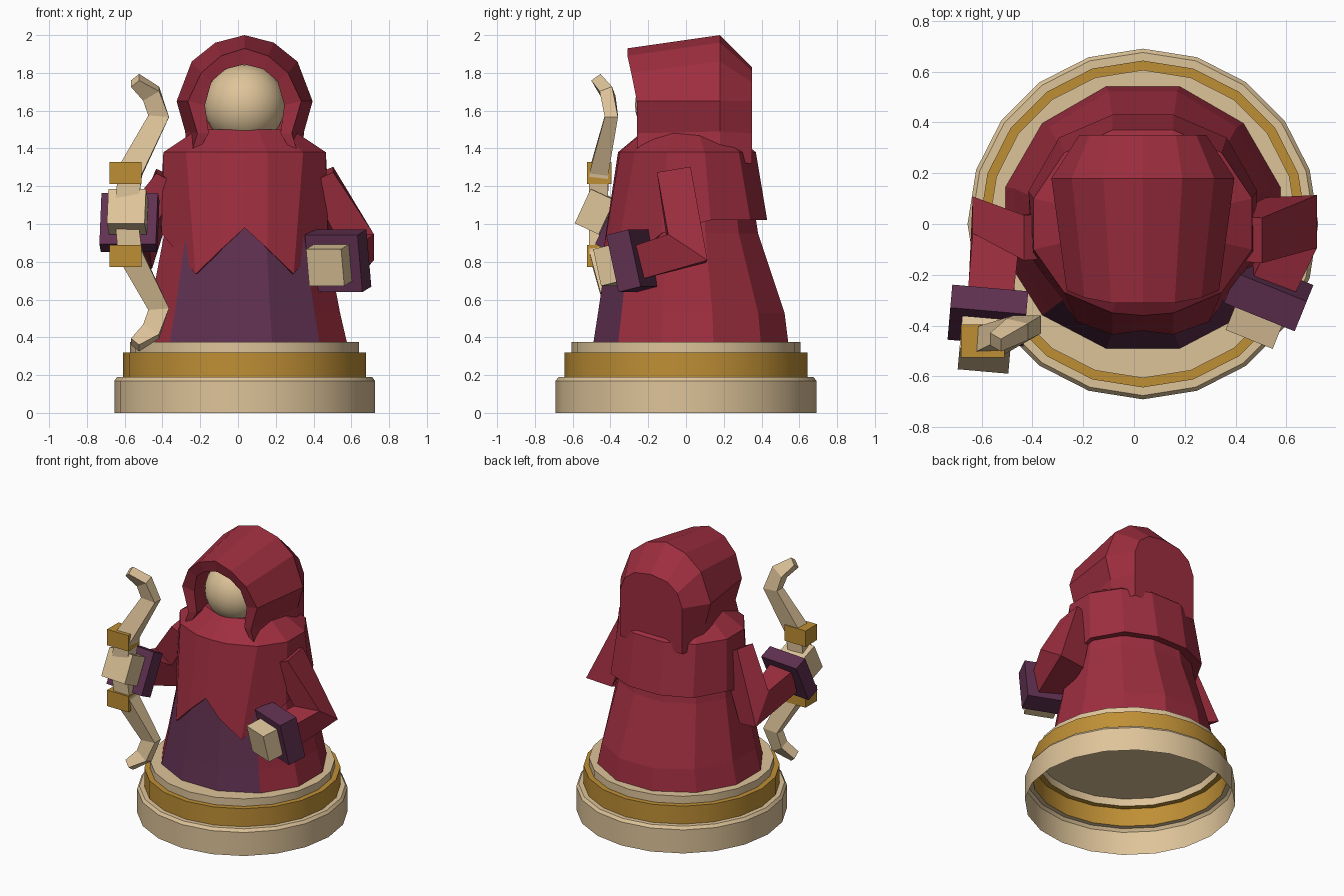
import bpy, bmesh, math
from mathutils import Vector, Euler

cube = bpy.data.objects.get("Cube")
if cube:
    bpy.data.objects.remove(cube, do_unlink=True)

CX = 0.035  # axis of the body and base


def material(name, rgb):
    m = bpy.data.materials.new(name)
    m.use_nodes = True
    m.diffuse_color = (*rgb, 1)
    m.node_tree.nodes["Principled BSDF"].inputs["Base Color"].default_value = (*rgb, 1)
    return m


RED = material("crimson cloth", (0.34, 0.027, 0.05))
PURPLE = material("dark purple", (0.115, 0.03, 0.08))
TAN = material("pale tan", (0.73, 0.55, 0.32))
GOLD = material("old gold", (0.52, 0.275, 0.036))


def finish(name, bm, mats, smooth=False):
    bmesh.ops.recalc_face_normals(bm, faces=bm.faces)
    me = bpy.data.meshes.new(name)
    bm.to_mesh(me)
    bm.free()
    for m in mats:
        me.materials.append(m)
    ob = bpy.data.objects.new(name, me)
    bpy.context.collection.objects.link(ob)
    if smooth:
        bpy.ops.object.select_all(action="DESELECT")
        ob.select_set(True)
        bpy.context.view_layer.objects.active = ob
        bpy.ops.object.shade_smooth_by_angle(angle=math.radians(30))
    return ob


def loft(rings, closed=True, cap_start=False, cap_end=False, rule=None):
    """Skin equal-length rings of points; rule(ring, column) picks the material."""
    bm = bmesh.new()
    rows = [[bm.verts.new(p) for p in ring] for ring in rings]
    n = len(rows[0])
    for i in range(len(rows) - 1):
        for j in range(n if closed else n - 1):
            k = (j + 1) % n
            f = bm.faces.new((rows[i][j], rows[i][k], rows[i + 1][k], rows[i + 1][j]))
            if rule:
                f.material_index = rule(i, j)
    if cap_start:
        bm.faces.new(rows[0])
    if cap_end:
        bm.faces.new(rows[-1])
    return bm


def circle(rx, ry, z, n, start=0.0, front=None):
    pts = []
    for i in range(n):
        a = start + math.tau * i / n
        s = math.sin(a)
        pts.append((CX + rx * math.cos(a), s * (front if front and s < 0 else ry), z))
    return pts


def tube(name, path, sizes, mat):
    """Square-section limb along a path; sizes are half widths (across, deep)."""
    pts = [Vector(p) for p in path]
    rings = []
    for i, p in enumerate(pts):
        t = Vector()
        if i > 0:
            t += (p - pts[i - 1]).normalized()
        if i < len(pts) - 1:
            t += (pts[i + 1] - p).normalized()
        t.normalize()
        side = (Vector((1, 0, 0)) - t * t.x).normalized()
        up = t.cross(side)
        a, b = sizes[i]
        rings.append([p + side * a * u + up * b * v
                      for u, v in ((-1, -1), (1, -1), (1, 1), (-1, 1))])
    return finish(name, loft(rings, cap_start=True, cap_end=True), [mat])


def box(name, centre, size, mat, turn=(0, 0, 0)):
    bm = bmesh.new()
    bmesh.ops.create_cube(bm, size=1)
    rot = Euler([math.radians(a) for a in turn]).to_matrix()
    for v in bm.verts:
        v.co = rot @ Vector([c * s for c, s in zip(v.co, size)]) + Vector(centre)
    return finish(name, bm, [mat])


# Stepped hollow base with a gold band
profile = [(0.69, 0), (0.69, 0.17), (0.675, 0.19), (0.643, 0.19),
           (0.643, 0.32), (0.606, 0.32), (0.606, 0.374)]
finish("base", loft([circle(r, r, z, 20) for r, z in profile], cap_end=True,
                    rule=lambda i, j: int(i in (3, 4))), [TAN, GOLD], smooth=True)

# Robe skirt with a purple front panel
skirt = [(0.56, 0.56, 0.507, 0.376), (0.523, 0.54, 0.482, 0.53),
         (0.44, 0.395, 0.418, 0.95), (0.39, 0.34, 0.36, 1.3)]
finish("robe", loft([circle(rx, ry, z, 12, math.radians(15), front)
                     for rx, ry, front, z in skirt],
                    rule=lambda i, j: int(j in (7, 8, 9))), [RED, PURPLE])


# Shoulder cape, split into two points at the front
def mirrored(half):
    """First point lies on the centre line, the rest are mirrored."""
    right = [(CX + x, y, z) for x, y, z in half]
    left = [(CX - x, y, z) for x, y, z in reversed(half[1:])]
    return right + left


hem = [(0, -0.42, 0.98), (0.12, -0.435, 0.87), (0.26, -0.385, 0.735),
       (0.44, -0.13, 0.95), (0.45, 0.13, 1.02), (0.33, 0.34, 1.02), (0.12, 0.43, 1.02)]
shoulder = [(0, -0.36), (0.12, -0.35), (0.31, -0.27), (0.43, -0.1),
            (0.43, 0.1), (0.31, 0.28), (0.12, 0.37)]
cape = [[(x * 0.85, y * 0.85, z + 0.01) for x, y, z in hem], hem,
        [(x, y, 1.38) for x, y in shoulder],
        [(x * 0.58, y * 0.6, 1.5) for x, y in shoulder]]
finish("cape", loft([mirrored(r) for r in cape], cap_end=True), [RED])


# Hood: arches running from the inside of the opening to the back
def arch(half, y_top, y_low):
    pts = [(x, y_top if i < 2 else y_low + (y_top - y_low) * (0.6 if i == 2 else 0), z)
           for i, (x, z) in enumerate(half)]
    right = [(CX + x, y, z) for x, y, z in pts]
    return [(CX - x, y, z) for x, y, z in reversed(pts[1:])] + right


opening = [(0, 1.845), (0.1, 1.82), (0.175, 1.755), (0.21, 1.63), (0.19, 1.48), (0.28, 1.33)]
brim = [(0, 1.93), (0.125, 1.89), (0.23, 1.8), (0.3, 1.65), (0.25, 1.48), (0.3, 1.32)]
crown = [(0, 2.0), (0.155, 1.96), (0.28, 1.86), (0.36, 1.65), (0.315, 1.49), (0.3, 1.33)]
rear = [(0, 1.83), (0.13, 1.81), (0.21, 1.75), (0.25, 1.65), (0.25, 1.48), (0.25, 1.32)]
finish("hood", loft([arch(opening, -0.08, -0.08), arch(opening, -0.29, -0.25),
                     arch(brim, -0.31, -0.26), arch(crown, 0.18, 0.18),
                     arch(rear, 0.35, 0.35)], closed=False, cap_end=True), [RED])

# Face
bm = bmesh.new()
bmesh.ops.create_uvsphere(bm, u_segments=32, v_segments=16, radius=0.215)
bmesh.ops.translate(bm, verts=bm.verts, vec=(CX, -0.055, 1.63))
finish("face", bm, [TAN], smooth=True)

# Arms with purple cuffs and square hands
arm_sizes = [(0.07, 0.09), (0.1, 0.125), (0.09, 0.09)]
tube("left_arm", [(0.44, -0.06, 1.26), (0.62, 0.005, 0.87), (0.54, -0.24, 0.8)], arm_sizes, RED)
tube("right_arm", [(-0.37, -0.05, 1.25), (-0.545, 0.0, 0.89), (-0.565, -0.31, 0.99)],
     arm_sizes, RED)
cuff, hand = (0.3, 0.13, 0.31), (0.2, 0.14, 0.2)
left_turn, right_turn = (13, 0, -22), (-25, 0, -5)
box("left_cuff", (0.53, -0.275, 0.805), cuff, PURPLE, left_turn)
box("left_hand", (0.487, -0.37, 0.785), hand, TAN, left_turn)
box("right_cuff", (-0.575, -0.36, 1.008), (0.3, 0.1, 0.3), PURPLE, right_turn)
box("right_hand", (-0.585, -0.475, 1.065), hand, TAN, right_turn)

# Bow: one limb mirrored about the grip, with gold bands
GRIP = 1.06
limb = [(-0.595, -0.465, 0), (-0.57, -0.46, 0.22), (-0.42, -0.395, 0.51),
        (-0.46, -0.415, 0.63), (-0.545, -0.465, 0.7)]
limb_sizes = [(0.06, 0.05), (0.065, 0.05), (0.055, 0.035), (0.05, 0.035), (0.03, 0.03)]
for word, s in (("upper", 1), ("lower", -1)):
    tube(f"{word}_bow_limb", [(x, y, GRIP + s * z) for x, y, z in limb], limb_sizes, TAN)
    box(f"{word}_bow_band", (-0.595, -0.46, GRIP - 0.01 + s * 0.22), (0.17, 0.13, 0.115), GOLD)
